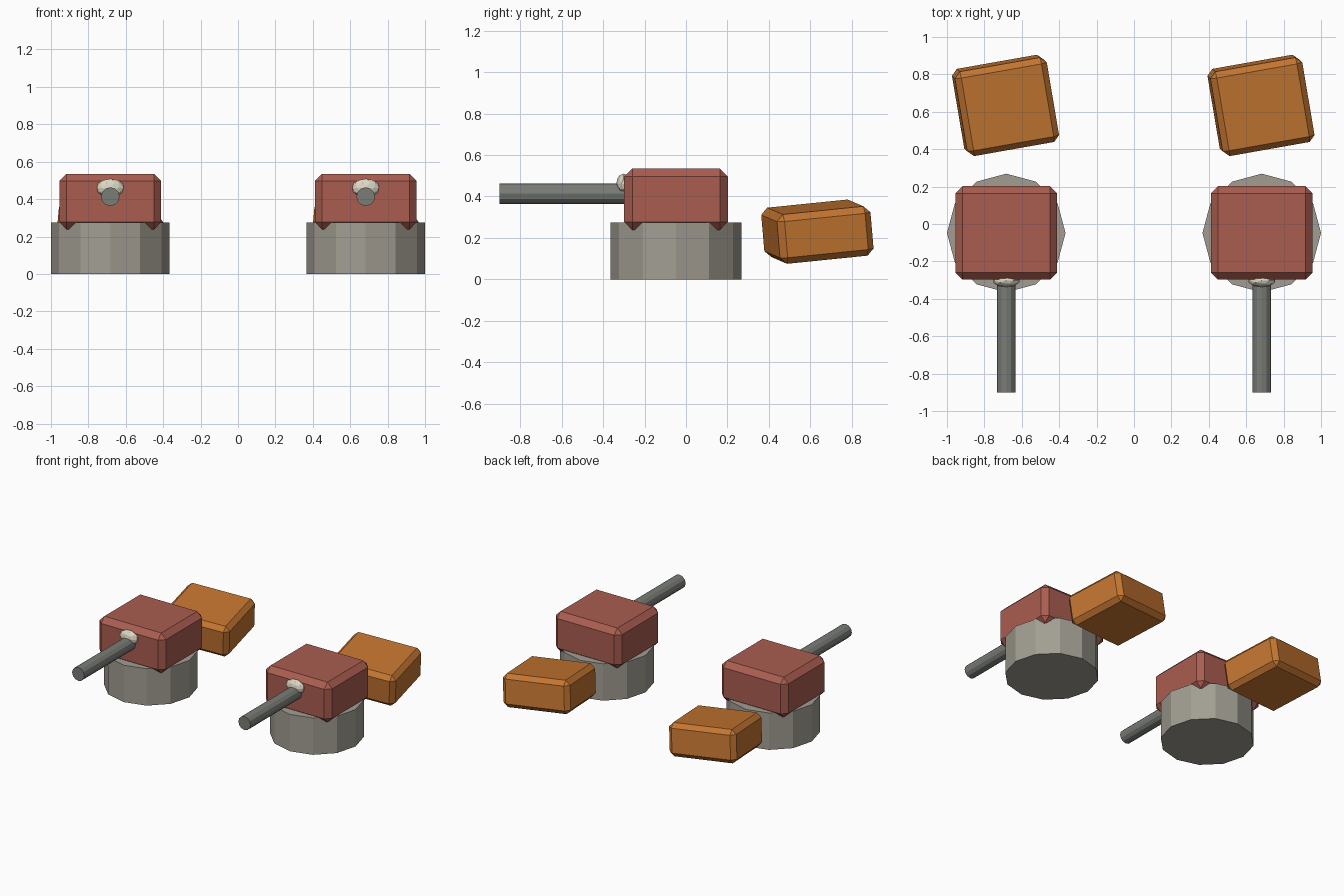
import bpy, math

if "Cube" in bpy.data.objects:
    bpy.data.objects.remove(bpy.data.objects["Cube"])


def material(name, rgb):
    m = bpy.data.materials.new(name)
    m.diffuse_color = (*rgb, 1)
    m.use_nodes = True
    m.node_tree.nodes["Principled BSDF"].inputs["Base Color"].default_value = m.diffuse_color
    return m


RED = material("red", (0.40, 0.11, 0.08))
ORANGE = material("orange", (0.55, 0.18, 0.03))
STONE = material("stone", (0.36, 0.34, 0.29))
STEEL = material("steel", (0.19, 0.20, 0.18))
CREAM = material("cream", (0.72, 0.68, 0.55))


def finish(name, mat):
    ob = bpy.context.object
    ob.name = name
    ob.data.materials.append(mat)
    return ob


def block(name, size, loc, mat, chamfer, rot=(0, 0, 0)):
    bpy.ops.mesh.primitive_cube_add(size=1, location=loc)
    ob = finish(name, mat)
    ob.scale = size
    bpy.ops.object.transform_apply(location=False, rotation=False, scale=True)
    ob.rotation_euler = rot
    bev = ob.modifiers.new("chamfer", "BEVEL")
    bev.width = chamfer
    bev.segments = 1
    return ob


def cylinder(name, sides, radius, depth, loc, mat, rot=(0, 0, 0)):
    bpy.ops.mesh.primitive_cylinder_add(vertices=sides, radius=radius, depth=depth,
                                        location=loc, rotation=rot)
    return finish(name, mat)


# Two identical assemblies, side by side
for side, x in (("left", -0.683), ("right", 0.683)):
    # Twelve-sided pedestal
    cylinder(side + "_base", 12, 0.317, 0.274, (x, -0.048, 0.137), STONE)

    # Chamfered body sunk slightly into the pedestal
    block(side + "_body", (0.545, 0.50, 0.297), (x, -0.048, 0.387), RED, 0.039)

    # Long rod pointing forward
    cylinder(side + "_rod", 12, 0.05, 0.62, (x, -0.59, 0.413), STEEL,
             (math.pi / 2, 0, 0))

    # Flattened knob above the rod
    bpy.ops.mesh.primitive_ico_sphere_add(subdivisions=2, radius=1,
                                          location=(x, -0.302, 0.46))
    finish(side + "_knob", CREAM).scale = (0.075, 0.035, 0.05)

    # Loose tilted block behind
    block(side + "_rear_block", (0.50, 0.46, 0.24), (x - 0.004, 0.634, 0.23),
          ORANGE, 0.032, (0.10, 0.075, 0.175))
